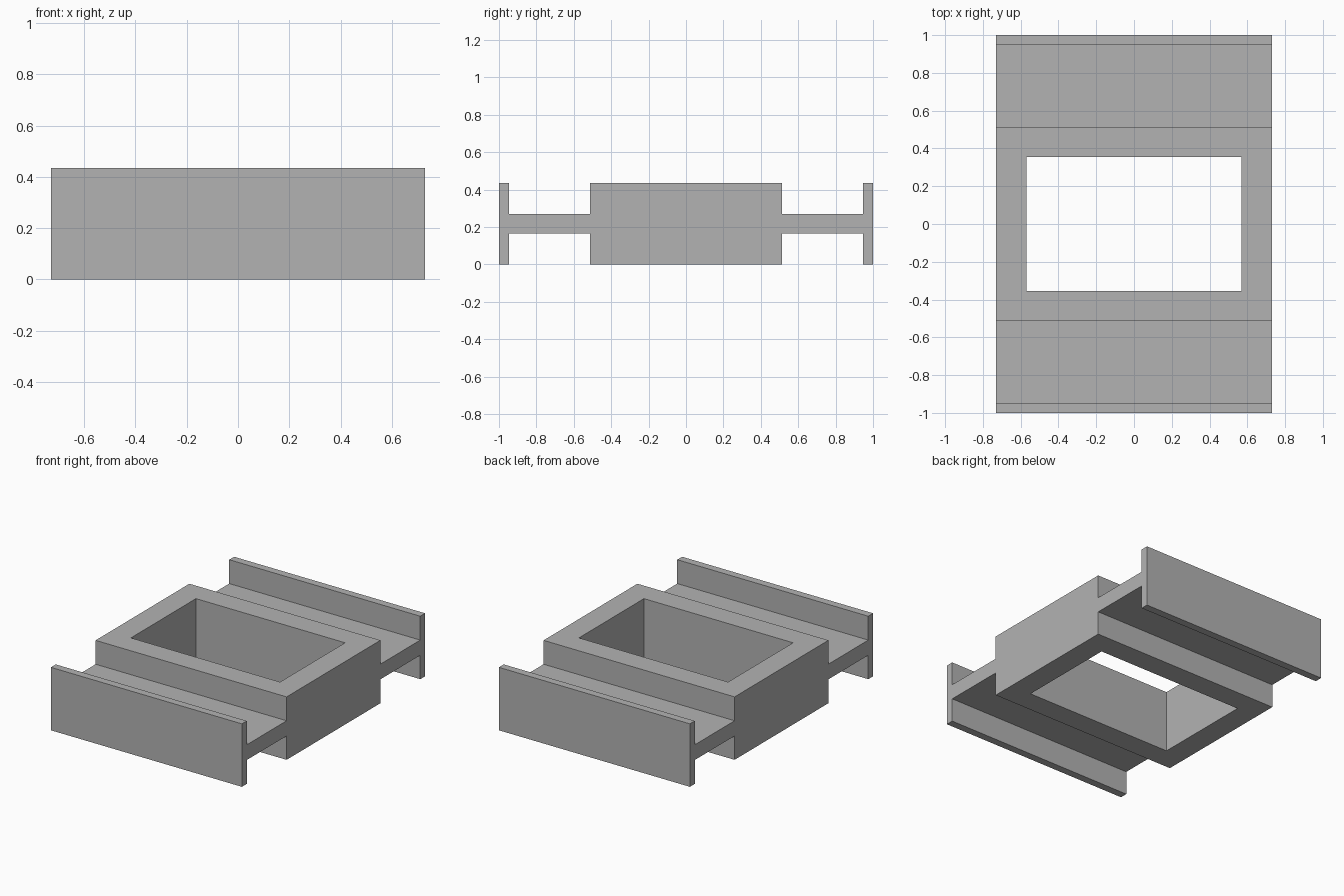
import bpy
import bmesh

default = bpy.data.objects.get("Cube")
if default:
    bpy.data.objects.remove(default, do_unlink=True)

HALF_WIDTH = 0.73
HEIGHT = 0.435
FRAME_Y = 0.512
LIP_Y = 0.947
WEB_BOTTOM, WEB_TOP = 0.165, 0.27
OPENING_X, OPENING_Y = 0.57, 0.355

grey = bpy.data.materials.new("plain grey")
grey.use_nodes = True
colour = (0.45, 0.45, 0.45, 1)
grey.diffuse_color = colour
grey.node_tree.nodes["Principled BSDF"].inputs["Base Color"].default_value = colour


def extrude_profile(name, points, axis, start, end):
    """Extrude a closed profile along x (y, z points) or z (x, y points)."""
    bm = bmesh.new()
    place = (lambda a, b: (start, a, b)) if axis == "x" else (lambda a, b: (a, b, start))
    face = bm.faces.new([bm.verts.new(place(a, b)) for a, b in points])
    moved = bmesh.ops.extrude_face_region(bm, geom=[face])["geom"]
    verts = [v for v in moved if isinstance(v, bmesh.types.BMVert)]
    step = (end - start, 0, 0) if axis == "x" else (0, 0, end - start)
    bmesh.ops.translate(bm, verts=verts, vec=step)
    bmesh.ops.recalc_face_normals(bm, faces=bm.faces)
    mesh = bpy.data.meshes.new(name)
    bm.to_mesh(mesh)
    bm.free()
    mesh.materials.append(grey)
    obj = bpy.data.objects.new(name, mesh)
    bpy.context.collection.objects.link(obj)
    return obj


# Body: central block, thin webs and upright end lips in one side profile
upper = [(1, HEIGHT), (LIP_Y, HEIGHT), (LIP_Y, WEB_TOP),
         (FRAME_Y, WEB_TOP), (FRAME_Y, HEIGHT)]
lower = [(-FRAME_Y, 0), (-FRAME_Y, WEB_BOTTOM), (-LIP_Y, WEB_BOTTOM),
         (-LIP_Y, 0), (-1, 0)]
top_edge = upper + [(-y, z) for y, z in reversed(upper)]
bottom_edge = [(y, z) for y, z in reversed(lower)] + [(-y, z) for y, z in lower]
body = extrude_profile("flanged_frame", top_edge + bottom_edge,
                       "x", -HALF_WIDTH, HALF_WIDTH)

# Rectangular opening through the central block
corners = [(sx * OPENING_X, sy * OPENING_Y)
           for sx, sy in ((-1, -1), (1, -1), (1, 1), (-1, 1))]
cutter = extrude_profile("opening_cutter", corners, "z", -0.1, HEIGHT + 0.1)
cutter.hide_render = True
cut = body.modifiers.new("opening", "BOOLEAN")
cut.operation = "DIFFERENCE"
cut.solver = "EXACT"
cut.object = cutter
bpy.context.view_layer.objects.active = body
bpy.ops.object.modifier_apply(modifier=cut.name)
bpy.data.objects.remove(cutter, do_unlink=True)
